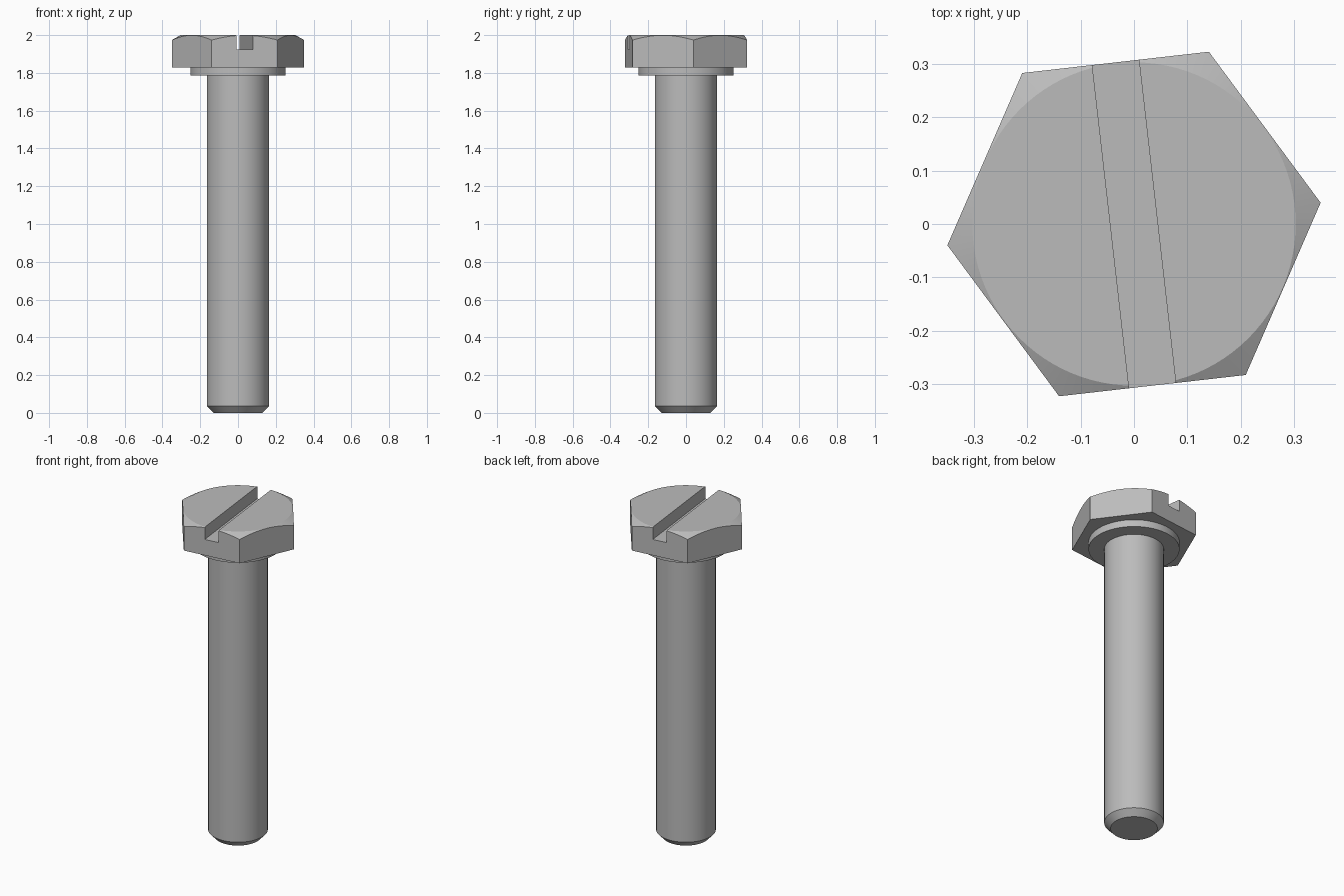
import bpy, bmesh, math
from mathutils import Matrix

cube = bpy.data.objects.get("Cube")
if cube:
    bpy.data.objects.remove(cube, do_unlink=True)

TURN = math.radians(6.5)
HEX_R = 0.352

steel = bpy.data.materials.new("grey steel")
steel.use_nodes = True
GREY = (0.5, 0.5, 0.5, 1)
steel.diffuse_color = GREY
steel.node_tree.nodes["Principled BSDF"].inputs["Base Color"].default_value = GREY


def finish(bm, name):
    bmesh.ops.recalc_face_normals(bm, faces=bm.faces)
    mesh = bpy.data.meshes.new(name)
    bm.to_mesh(mesh)
    bm.free()
    obj = bpy.data.objects.new(name, mesh)
    bpy.context.collection.objects.link(obj)
    mesh.materials.append(steel)
    return obj


def lathe(name, profile, steps=96):
    """Spin a (radius, z) profile around the z axis."""
    bm = bmesh.new()
    verts = [bm.verts.new((r, 0, z)) for r, z in profile]
    edges = [bm.edges.new(pair) for pair in zip(verts, verts[1:])]
    bmesh.ops.spin(bm, geom=verts + edges, axis=(0, 0, 1), cent=(0, 0, 0),
                   angle=math.tau, steps=steps, use_duplicate=False)
    bmesh.ops.remove_doubles(bm, verts=bm.verts, dist=0.0001)
    return finish(bm, name)


def smooth(obj):
    bpy.ops.object.select_all(action='DESELECT')
    obj.select_set(True)
    bpy.context.view_layer.objects.active = obj
    bpy.ops.object.shade_smooth_by_angle(angle=math.radians(20))


def cut(obj, cutter, operation):
    mod = obj.modifiers.new(cutter.name, 'BOOLEAN')
    mod.operation = operation
    mod.solver = 'EXACT'
    mod.object = cutter
    bpy.context.view_layer.objects.active = obj
    bpy.ops.object.modifier_apply(modifier=mod.name)
    bpy.data.objects.remove(cutter, do_unlink=True)


# Shank with chamfered tip
shank = lathe("shank", [(0, 0), (0.13, 0), (0.165, 0.037), (0.165, 1.785)])
smooth(shank)

# Round collar under the head
collar = lathe("collar", [(0.165, 1.785), (0.252, 1.785), (0.252, 1.828)])
smooth(collar)

# Hexagonal head
bm = bmesh.new()
bmesh.ops.create_cone(bm, cap_ends=True, segments=6, radius1=HEX_R, radius2=HEX_R, depth=0.272,
                      matrix=Matrix.Translation((0, 0, 1.964)))
# Put a corner on the x axis before turning the head
corner = max(bm.verts, key=lambda v: v.co.x).co
spin = TURN - math.atan2(corner.y, corner.x)
bmesh.ops.rotate(bm, verts=bm.verts, cent=(0, 0, 0), matrix=Matrix.Rotation(spin, 3, 'Z'))
head = finish(bm, "hex_head")

# Conical chamfer on the head's top corners
cone = lathe("chamfer_cutter", [(0, 1.7), (0.6, 1.7), (0.6, 1.84), (0.303, 2), (0, 2)])
cut(head, cone, 'INTERSECT')

# Screwdriver slot across two flats
bm = bmesh.new()
bmesh.ops.create_cube(bm, size=1, matrix=Matrix.Rotation(TURN, 4, 'Z')
                      @ Matrix.Translation((0, 0, 2.025)) @ Matrix.Diagonal((0.088, 1, 0.2, 1)))
cut(head, finish(bm, "slot_cutter"), 'DIFFERENCE')
smooth(head)
